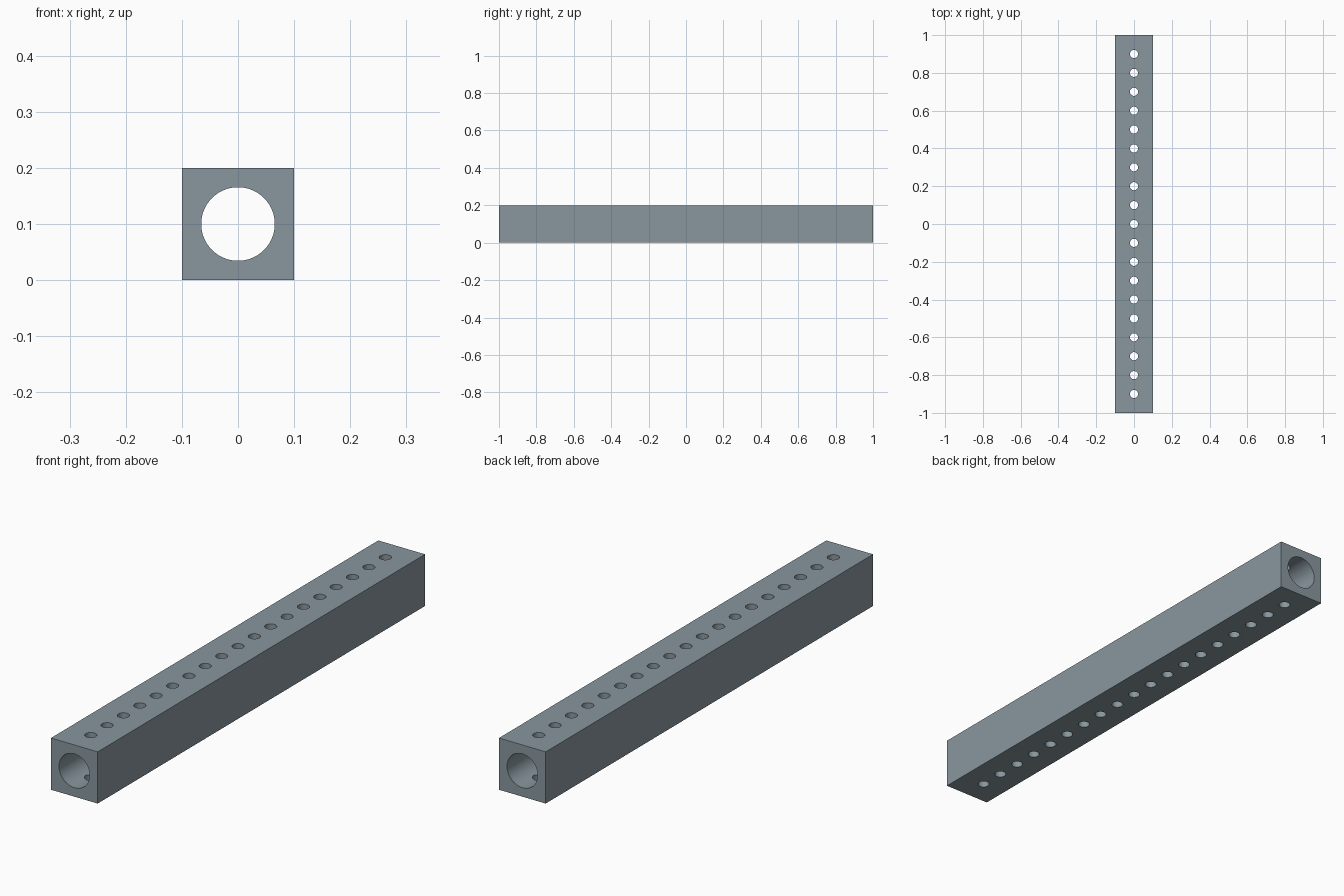
import bpy, bmesh, math
from mathutils import Matrix

if "Cube" in bpy.data.objects:
    bpy.data.objects.remove(bpy.data.objects["Cube"])

WIDTH, LENGTH = 0.2, 2.0
BORE_R, HOLE_R = 0.0655, 0.0215


def make_object(name, bm):
    mesh = bpy.data.meshes.new(name)
    bm.to_mesh(mesh)
    bm.free()
    obj = bpy.data.objects.new(name, mesh)
    bpy.context.collection.objects.link(obj)
    return obj


def add_cylinder(bm, radius, depth, matrix, sides):
    bmesh.ops.create_cone(bm, cap_ends=True, segments=sides, radius1=radius,
                          radius2=radius, depth=depth, matrix=matrix)


# Blue-grey steel
steel = bpy.data.materials.new("blue_grey_steel")
steel.diffuse_color = (0.25, 0.31, 0.345, 1)
steel.use_nodes = True
steel.node_tree.nodes["Principled BSDF"].inputs["Base Color"].default_value = steel.diffuse_color

# Square bar
bm = bmesh.new()
bmesh.ops.create_cube(bm, size=1, matrix=Matrix.Translation((0, 0, WIDTH / 2))
                      @ Matrix.Diagonal((WIDTH, LENGTH, WIDTH, 1)))
bar = make_object("drilled_square_bar", bm)
bar.data.materials.append(steel)

# Cutter for the lengthwise bore
bm = bmesh.new()
add_cylinder(bm, BORE_R, LENGTH + 0.2, Matrix.Translation((0, 0, WIDTH / 2))
             @ Matrix.Rotation(math.pi / 2, 4, 'X'), 64)
bore = make_object("bore_cutter", bm)

# Cutters for the row of 19 vertical holes
bm = bmesh.new()
for i in range(-9, 10):
    add_cylinder(bm, HOLE_R, WIDTH + 0.2,
                 Matrix.Translation((0, i * 0.1, WIDTH / 2)), 32)
holes = make_object("hole_cutters", bm)

# Cut the bar, then remove the cutters
bpy.context.view_layer.objects.active = bar
for cutter in (bore, holes):
    cutter.data.materials.append(steel)
    mod = bar.modifiers.new(cutter.name, 'BOOLEAN')
    mod.operation = 'DIFFERENCE'
    mod.solver = 'EXACT'
    mod.object = cutter
    bpy.ops.object.modifier_apply(modifier=mod.name)
    bpy.data.objects.remove(cutter)

# Smooth hole walls with crisp edges
bpy.ops.object.select_all(action='DESELECT')
bar.select_set(True)
bpy.ops.object.shade_smooth_by_angle(angle=math.radians(30))
